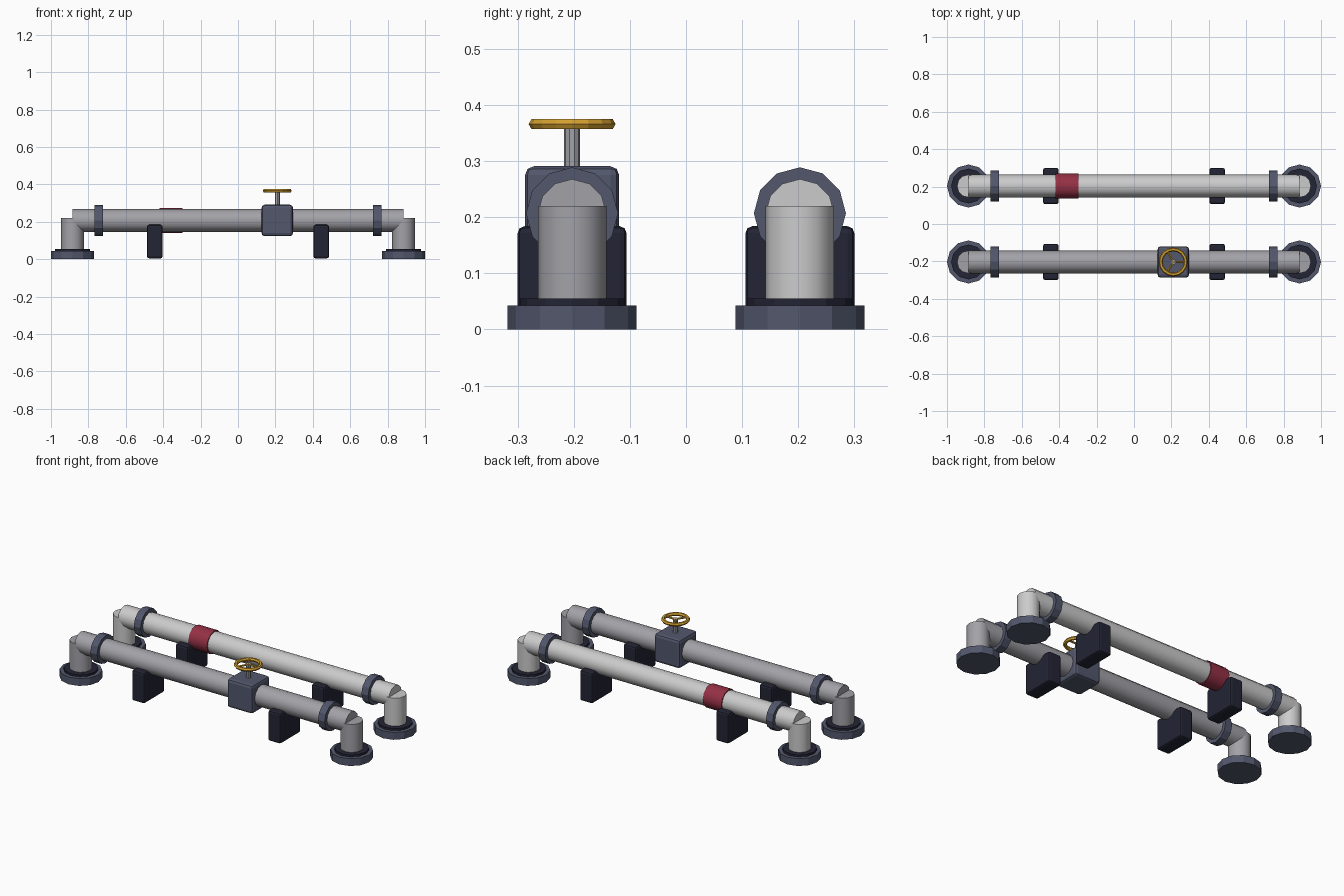
import bpy, math
from mathutils import Vector

if "Cube" in bpy.data.objects:
    bpy.data.objects.remove(bpy.data.objects["Cube"])

Y, Z, END = 0.203, 0.207, 0.885   # pipe offset, pipe axis height, riser position


def material(name, rgb):
    m = bpy.data.materials.new(name)
    m.diffuse_color = (*rgb, 1)
    m.use_nodes = True
    m.node_tree.nodes["Principled BSDF"].inputs["Base Color"].default_value = m.diffuse_color
    return m


LIGHT = material("light_grey", (0.58, 0.58, 0.56))
STEEL = material("steel_grey", (0.36, 0.36, 0.39))
SLATE = material("slate", (0.085, 0.095, 0.15))
DARK = material("dark", (0.017, 0.018, 0.035))
RED = material("red", (0.30, 0.03, 0.06))
YELLOW = material("yellow", (0.65, 0.35, 0.03))


def finish(name, mat, smooth=False):
    ob = bpy.context.object
    ob.name = name
    ob.data.materials.append(mat)
    if smooth:
        bpy.ops.object.shade_smooth_by_angle(angle=math.radians(35))
    return ob


def rod(name, a, b, r, mat, sides=12, smooth=False):
    a, b = Vector(a), Vector(b)
    d = b - a
    bpy.ops.mesh.primitive_cylinder_add(
        vertices=sides, radius=r, depth=d.length, location=(a + b) / 2,
        rotation=d.to_track_quat('Z', 'Y').to_euler())
    return finish(name, mat, smooth)


def block(name, loc, size, bevel, mat):
    bpy.ops.mesh.primitive_cube_add(size=1, location=loc)
    ob = finish(name, mat)
    ob.scale = size
    bpy.ops.object.transform_apply(location=False, rotation=False, scale=True)
    mod = ob.modifiers.new("bevel", 'BEVEL')
    mod.width, mod.segments = bevel, 2
    return ob


for row, y, mat in (("front", -Y, STEEL), ("back", Y, LIGHT)):
    # long horizontal pipe
    rod(row + "_pipe", (-END, y, Z), (END, y, Z), 0.061, mat, smooth=True)
    for side, s in (("left", -1), ("right", 1)):
        tag = f"{row}_{side}_"
        # riser, floor flange and gasket
        rod(tag + "riser", (s * END, y, 0.04), (s * END, y, 0.22), 0.061, mat, smooth=True)
        rod(tag + "flange", (s * END, y, 0), (s * END, y, 0.043), 0.115, SLATE)
        rod(tag + "gasket", (s * END, y, 0.03), (s * END, y, 0.055), 0.093, DARK)
        # coupling collar and support block
        rod(tag + "collar", (s * 0.722, y, Z), (s * 0.766, y, Z), 0.082, SLATE)
        block(tag + "support", (s * 0.445, y, 0.094), (0.084, 0.194, 0.18), 0.012, DARK)

# painted band on the back pipe
rod("band", (-0.42, Y, Z), (-0.298, Y, Z), 0.067, RED, smooth=True)

# valve body, stem and handwheel
VX, WZ = 0.21, 0.366
block("valve_body", (VX, -Y, Z), (0.168, 0.168, 0.168), 0.016, SLATE)
rod("valve_stem", (VX, -Y, 0.28), (VX, -Y, WZ + 0.005), 0.014, STEEL, 10, True)
bpy.ops.mesh.primitive_torus_add(location=(VX, -Y, WZ), major_radius=0.067,
                                 minor_radius=0.0105, major_segments=16, minor_segments=6)
finish("handwheel_rim", YELLOW)
for i in range(3):
    a = i * math.tau / 3
    rod(f"handwheel_spoke_{i + 1}", (VX, -Y, WZ),
        (VX + 0.067 * math.cos(a), -Y + 0.067 * math.sin(a), WZ), 0.006, YELLOW, 6)
